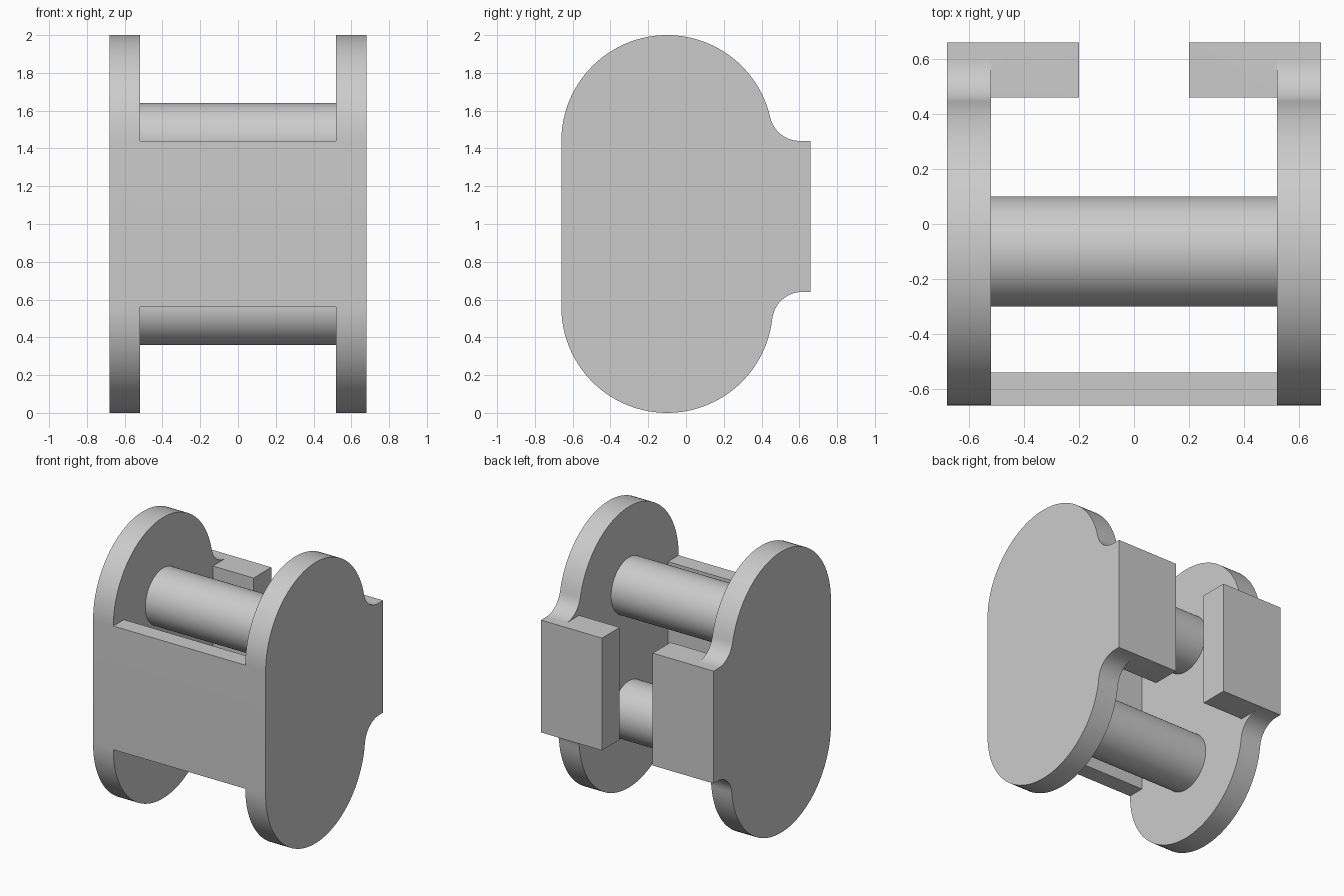
import bpy
import bmesh
from math import sin, cos, pi, sqrt, atan2
from mathutils import Matrix

old = bpy.data.objects.get("Cube")
if old:
    bpy.data.objects.remove(old, do_unlink=True)

grey = bpy.data.materials.new("light grey")
grey.use_nodes = True
grey.diffuse_color = (0.6, 0.6, 0.6, 1)
grey.node_tree.nodes["Principled BSDF"].inputs["Base Color"].default_value = (0.6, 0.6, 0.6, 1)

MID_Y, R = -0.10, 0.56            # rounded ends of the side plates
LOW_Z, HIGH_Z = 0.56, 1.44
BACK_Y, TAB_LOW, FILLET = 0.66, 0.64, 0.16
INNER_X, OUTER_X = 0.52, 0.68


def finish(name, bm):
    bmesh.ops.recalc_face_normals(bm, faces=bm.faces)
    mesh = bpy.data.meshes.new(name)
    bm.to_mesh(mesh)
    bm.free()
    mesh.materials.append(grey)
    obj = bpy.data.objects.new(name, mesh)
    bpy.context.collection.objects.link(obj)
    return obj


def smooth(obj):
    bpy.ops.object.select_all(action='DESELECT')
    obj.select_set(True)
    bpy.context.view_layer.objects.active = obj
    bpy.ops.object.shade_smooth_by_angle(angle=pi / 6)


def arc(cy, cz, r, start, end, n):
    steps = [start + (end - start) * i / n for i in range(n + 1)]
    return [(cy + r * cos(a), cz + r * sin(a)) for a in steps]


def plate_profile():
    # Rounded ends flow through tangent fillets into the square back tab
    low_drop = LOW_Z - (TAB_LOW - FILLET)
    low_run = sqrt((R + FILLET) ** 2 - low_drop ** 2)
    high_run = sqrt((R + FILLET) ** 2 - FILLET ** 2)
    low_a, high_a = atan2(low_drop, low_run), atan2(FILLET, high_run)
    pts = arc(MID_Y, LOW_Z, R, pi, 2 * pi - low_a, 48)
    pts += arc(MID_Y + low_run, TAB_LOW - FILLET, FILLET, pi - low_a, pi / 2, 16)[1:]
    pts += [(BACK_Y, TAB_LOW), (BACK_Y, HIGH_Z)]
    pts += arc(MID_Y + high_run, HIGH_Z + FILLET, FILLET, 1.5 * pi, pi + high_a, 16)
    pts += arc(MID_Y, HIGH_Z, R, high_a, pi, 48)[1:]
    return pts


def side_plate(name, side):
    bm = bmesh.new()
    face = bm.faces.new([bm.verts.new((side * INNER_X, y, z)) for y, z in plate_profile()])
    out = bmesh.ops.extrude_face_region(bm, geom=[face])["geom"]
    moved = [v for v in out if isinstance(v, bmesh.types.BMVert)]
    bmesh.ops.translate(bm, verts=moved, vec=(side * (OUTER_X - INNER_X), 0, 0))
    return finish(name, bm)


def box(name, low, high):
    bm = bmesh.new()
    bmesh.ops.create_cube(bm, size=1)
    for v in bm.verts:
        v.co = [(a + b) / 2 + c * (b - a) for a, b, c in zip(low, high, v.co)]
    return finish(name, bm)


def rod(name, z):
    bm = bmesh.new()
    bmesh.ops.create_cone(bm, cap_ends=True, segments=64, radius1=0.2, radius2=0.2,
                          depth=2 * INNER_X + 0.02,
                          matrix=Matrix.Translation((0, MID_Y, z)) @ Matrix.Rotation(pi / 2, 4, 'Y'))
    smooth(finish(name, bm))


# Frame: two side plates, front wall and two back lips, fused into one body
frame = side_plate("frame", 1)
lap = INNER_X + 0.08
parts = [
    box("front_wall", (-lap, MID_Y - R, LOW_Z), (lap, -0.54, HIGH_Z)),
    side_plate("right_plate", -1),
    box("left_back_lip", (0.2, 0.46, TAB_LOW), (lap, BACK_Y, HIGH_Z)),
    box("right_back_lip", (-lap, 0.46, TAB_LOW), (-0.2, BACK_Y, HIGH_Z)),
]
bpy.ops.object.select_all(action='DESELECT')
frame.select_set(True)
bpy.context.view_layer.objects.active = frame
for part in parts:
    mod = frame.modifiers.new(part.name, 'BOOLEAN')
    mod.operation, mod.solver, mod.object = 'UNION', 'EXACT', part
    bpy.ops.object.modifier_apply(modifier=mod.name)
    bpy.data.objects.remove(part, do_unlink=True)

# Merge the leftover seams on flat faces
bm = bmesh.new()
bm.from_mesh(frame.data)
bmesh.ops.remove_doubles(bm, verts=bm.verts, dist=0.0001)
bmesh.ops.dissolve_limit(bm, angle_limit=0.005, verts=bm.verts, edges=bm.edges)
bm.to_mesh(frame.data)
bm.free()
smooth(frame)

# Rods between the plates
rod("upper_rod", HIGH_Z)
rod("lower_rod", LOW_Z)
